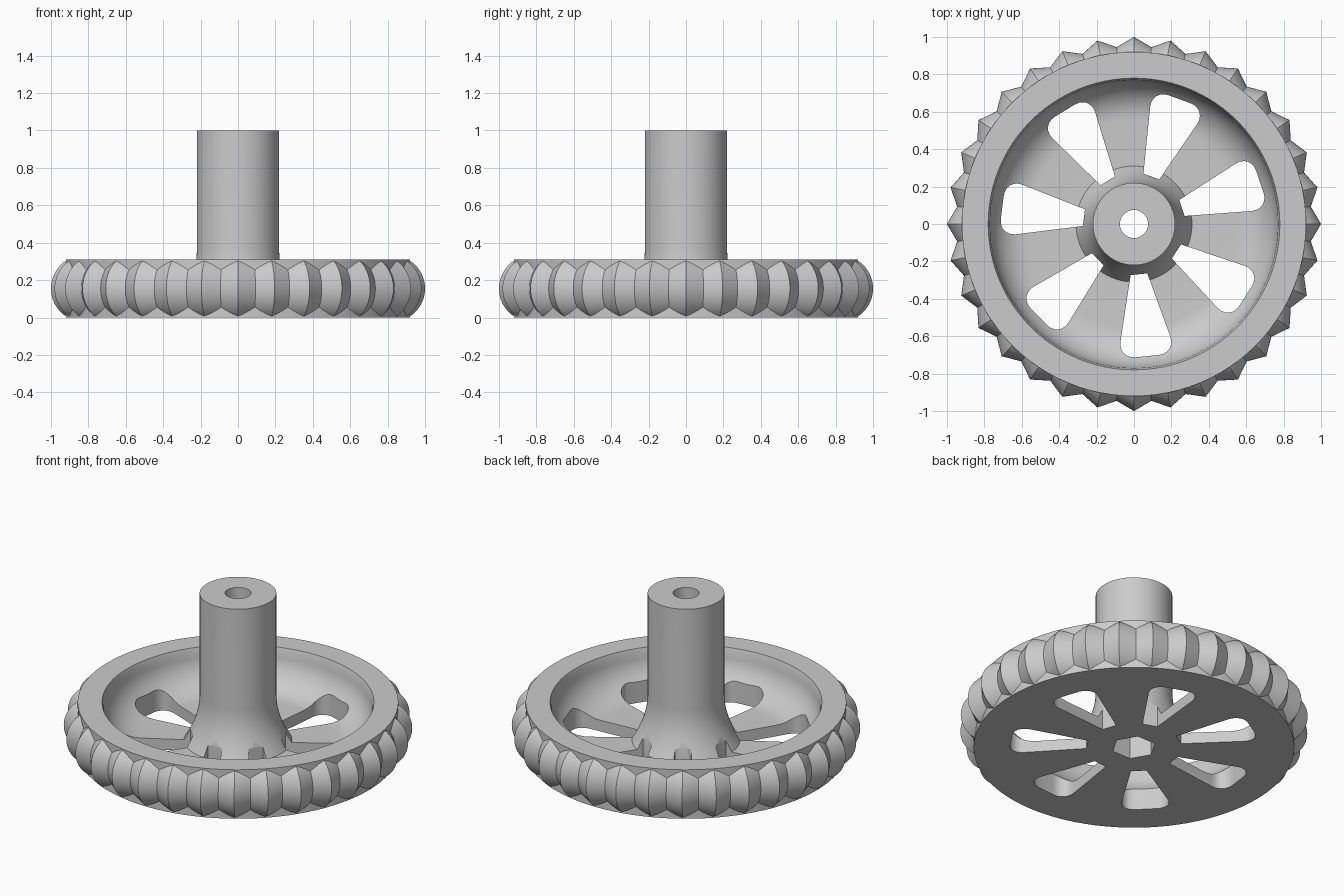
import bpy
import bmesh
from math import sin, cos, pi, sqrt, radians
from mathutils import Matrix

cube = bpy.data.objects.get("Cube")
if cube:
    bpy.data.objects.remove(cube, do_unlink=True)

grey = bpy.data.materials.new("light_grey")
grey.use_nodes = True
colour = (0.6, 0.6, 0.6, 1)
grey.diffuse_color = colour
grey.node_tree.nodes["Principled BSDF"].inputs["Base Color"].default_value = colour


def make_object(name, bm):
    bmesh.ops.recalc_face_normals(bm, faces=bm.faces)
    mesh = bpy.data.meshes.new(name)
    bm.to_mesh(mesh)
    bm.free()
    mesh.materials.append(grey)
    obj = bpy.data.objects.new(name, mesh)
    bpy.context.collection.objects.link(obj)
    return obj


def select(obj):
    bpy.ops.object.select_all(action='DESELECT')
    obj.select_set(True)
    bpy.context.view_layer.objects.active = obj


def revolve(name, profile, steps, closed, valley=0):
    """Turn (radius, height) points around z; odd steps sink by valley."""
    bm = bmesh.new()
    rings = []
    for r, z in profile:
        ring = []
        for i in range(steps):
            a = 2 * pi * i / steps
            d = r - valley * (i % 2)
            ring.append(bm.verts.new((d * cos(a), d * sin(a), z)))
        rings.append(ring)
    pairs = list(zip(rings, rings[1:]))
    if closed:
        pairs.append((rings[-1], rings[0]))
    for low, high in pairs:
        for i in range(steps):
            j = (i + 1) % steps
            bm.faces.new((low[i], low[j], high[j], high[i]))
    return make_object(name, bm)


def add_prism(bm, points, bottom, top, round_from=None, angle=0):
    """Add an upright prism; corners beyond round_from in x are rounded."""
    part = bmesh.new()
    verts = [part.verts.new((x, y, bottom)) for x, y in points]
    part.faces.new(verts)
    if round_from:
        corners = [v for v in verts if v.co.x > round_from]
        bmesh.ops.bevel(part, geom=corners, offset=0.095, segments=6,
                        profile=0.5, affect='VERTICES')
    result = bmesh.ops.extrude_face_region(part, geom=part.faces[:])
    moved = [g for g in result["geom"] if isinstance(g, bmesh.types.BMVert)]
    bmesh.ops.translate(part, verts=moved, vec=(0, 0, top - bottom))
    bmesh.ops.transform(part, matrix=Matrix.Rotation(angle, 4, 'Z'), verts=part.verts)
    mesh = bpy.data.meshes.new("part")
    part.to_mesh(mesh)
    part.free()
    bm.from_mesh(mesh)
    bpy.data.meshes.remove(mesh)


# Wheel body and hub: flat base, rim, bowl, floor, flared shaft and bore
RIM, HEIGHT, FLOOR = 0.92, 0.31, 0.07
profile = [(0.075, 0), (RIM, 0), (RIM, HEIGHT), (0.78, HEIGHT), (0.77, 0.28)]
for i in range(1, 11):
    a = pi / 2 * i / 10
    profile.append((0.56 + 0.21 * cos(a), 0.28 - 0.21 * sin(a)))
for i in range(9):
    t = i / 8
    profile.append((0.22 + 0.09 * (1 - t) ** 2, FLOOR + 0.29 * t))
profile += [(0.22, 1), (0.075, 1)]
wheel = revolve("wheel_and_hub", profile, 96, True)

# Seven tapered slots and the hexagonal pocket under the hub
bm = bmesh.new()
slot = [(0.27, -0.045), (0.71, -0.157), (0.71, 0.157), (0.27, 0.045)]
for i in range(7):
    add_prism(bm, slot, -0.1, 0.6, 0.5, radians(18.5) + 2 * pi * i / 7)
hexagon = [(0.128 * cos(i * pi / 3), 0.128 * sin(i * pi / 3)) for i in range(6)]
add_prism(bm, hexagon, -0.1, 0.2)
cutter = make_object("slot_cutter", bm)
cutter.hide_render = True

cut = wheel.modifiers.new("slots", 'BOOLEAN')
cut.operation = 'DIFFERENCE'
cut.solver = 'EXACT'
cut.object = cutter
select(wheel)
bpy.ops.object.modifier_apply(modifier=cut.name)
bpy.data.objects.remove(cutter, do_unlink=True)

# Tread: 32 rounded ridges whose ends sink into the rim
half, curve = HEIGHT / 2, 0.18
profile = []
for i in range(17):
    h = half * (i / 8 - 1)
    profile.append((1 - curve + sqrt(curve ** 2 - h ** 2), half + h * 0.995))
tread = revolve("tread", profile, 64, False, valley=0.05)

for obj in (wheel, tread):
    select(obj)
    bpy.ops.object.shade_smooth_by_angle(angle=radians(25))
